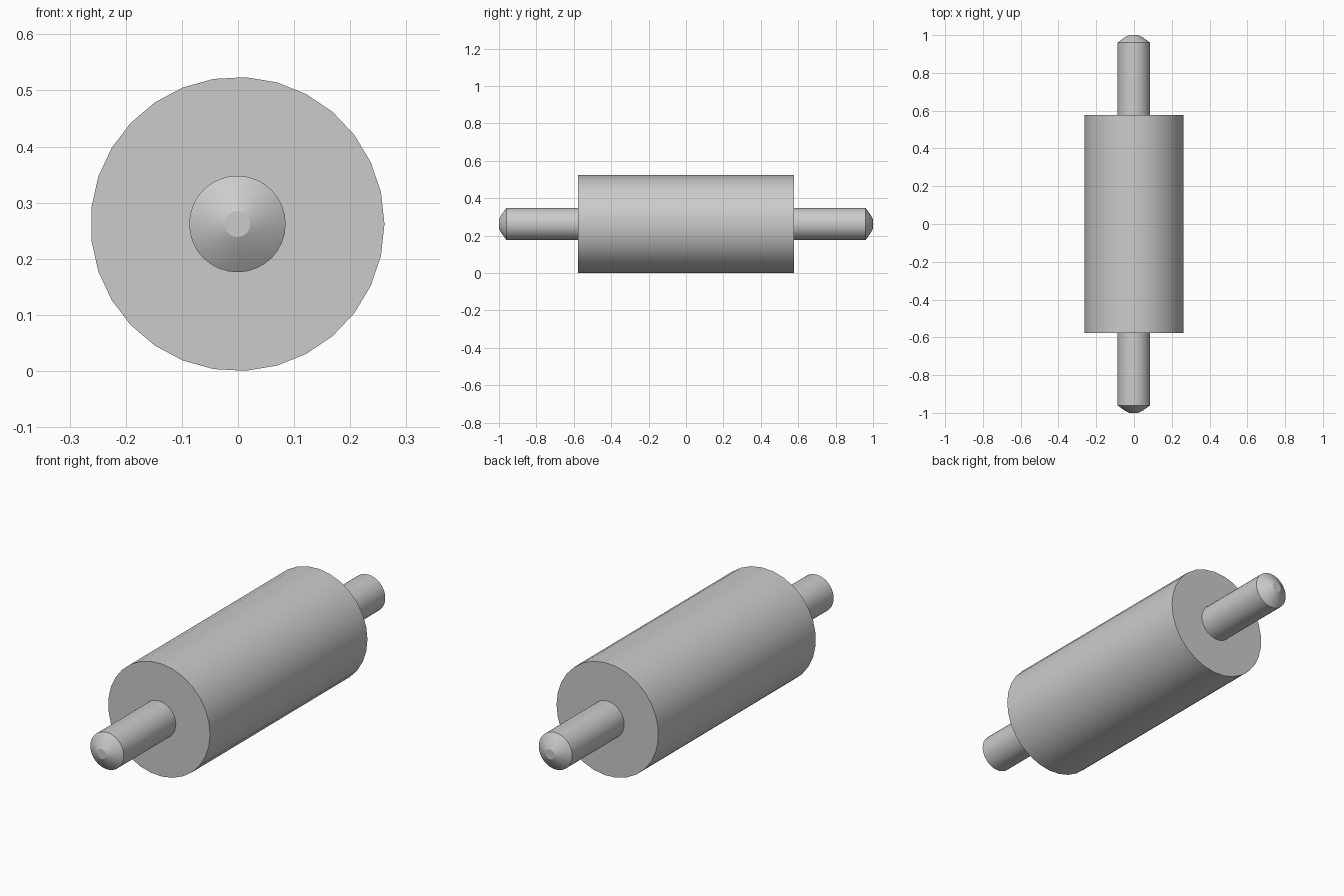
import bpy, bmesh
from math import cos, sin, pi, radians

if "Cube" in bpy.data.objects:
    bpy.data.objects.remove(bpy.data.objects["Cube"])

SIDES = 29
AXIS = (-0.001, 0.262)  # x, z of the long axis


def lathe(name, profile, sides):
    """Spin a closed-ended (radius, y) profile around the long axis."""
    bm = bmesh.new()
    rings = []
    for r, y in profile:
        rings.append([bm.verts.new((AXIS[0] + r * cos(2 * pi * i / sides), y,
                                    AXIS[1] + r * sin(2 * pi * i / sides)))
                      for i in range(sides)])
    for a, b in zip(rings, rings[1:]):
        for i in range(sides):
            j = (i + 1) % sides
            bm.faces.new((a[i], a[j], b[j], b[i]))
    bm.faces.new(rings[0])
    bm.faces.new(rings[-1])
    bmesh.ops.recalc_face_normals(bm, faces=bm.faces)
    mesh = bpy.data.meshes.new(name)
    bm.to_mesh(mesh)
    bm.free()
    obj = bpy.data.objects.new(name, mesh)
    bpy.context.collection.objects.link(obj)
    bpy.ops.object.select_all(action='DESELECT')
    obj.select_set(True)
    bpy.context.view_layer.objects.active = obj
    bpy.ops.object.shade_smooth_by_angle(angle=radians(20))
    return obj


# Roller drum
lathe("roller_body", [(0.262, -0.578), (0.262, 0.578)], SIDES)

# Handles with domed tips, one at each end
for name, s in (("front_handle", -1), ("back_handle", 1)):
    lathe(name, [(r, s * y) for r, y in
                 ((0.086, 0.578), (0.086, 0.96), (0.048, 0.988), (0.023, 1.0))], 32)
